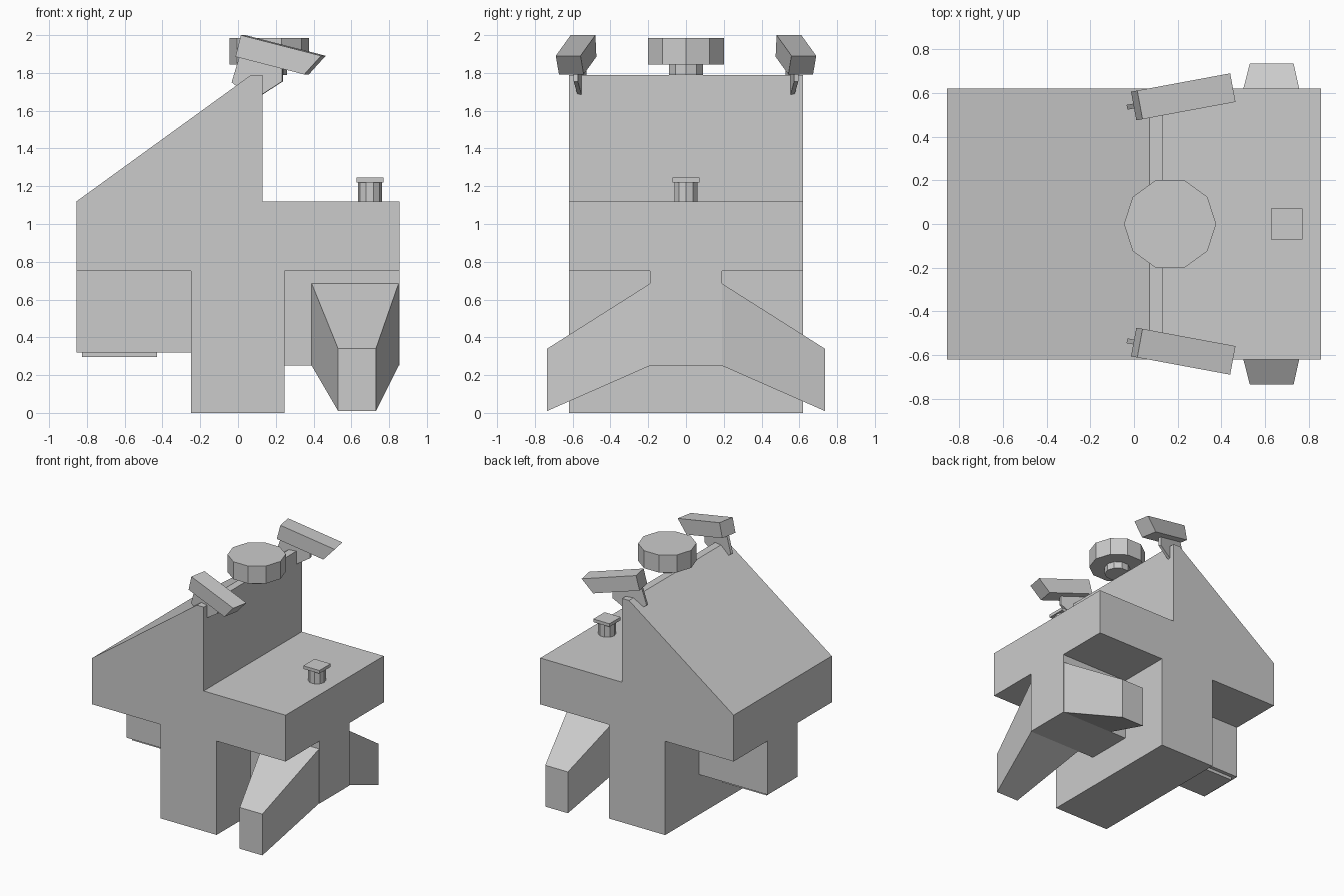
import bpy, bmesh
from math import radians
from mathutils import Matrix, Vector

if "Cube" in bpy.data.objects:
    bpy.data.objects.remove(bpy.data.objects["Cube"])


def loft(name, ring_a, ring_b, matrix=None):
    """Closed solid joining two matching rings of points."""
    bm = bmesh.new()
    a = [bm.verts.new(p) for p in ring_a]
    b = [bm.verts.new(p) for p in ring_b]
    n = len(a)
    bm.faces.new(a)
    bm.faces.new(b[::-1])
    for i in range(n):
        j = (i + 1) % n
        bm.faces.new((a[j], a[i], b[i], b[j]))
    if matrix:
        bm.transform(matrix)
    bmesh.ops.recalc_face_normals(bm, faces=bm.faces)
    mesh = bpy.data.meshes.new(name)
    bm.to_mesh(mesh)
    bm.free()
    obj = bpy.data.objects.new(name, mesh)
    bpy.context.collection.objects.link(obj)
    return obj


def prism(name, profile, half_y, matrix=None):
    """Extrude an x-z profile symmetrically along y."""
    return loft(name, [(x, -half_y, z) for x, z in profile],
                [(x, half_y, z) for x, z in profile], matrix)


def box(name, x0, x1, half_y, z0, z1):
    return prism(name, [(x0, z0), (x1, z0), (x1, z1), (x0, z1)], half_y)


def drum(name, x, radius, z0, z1, sides=10):
    bpy.ops.mesh.primitive_cylinder_add(vertices=sides, radius=radius, depth=z1 - z0,
                                        location=(x, 0, (z0 + z1) / 2),
                                        rotation=(0, 0, radians(90)))
    bpy.context.object.name = name


def mirror_y(obj):
    mod = obj.modifiers.new("mirror", 'MIRROR')
    mod.use_axis = (False, True, False)


# main hull with sloped back and central leg
prism("hull", [(-0.855, 0.75), (-0.25, 0.75), (-0.25, 0), (0.245, 0), (0.245, 0.75),
               (0.855, 0.75), (0.855, 1.12), (0.13, 1.12), (0.13, 1.79),
               (0.07, 1.79), (-0.855, 1.12)], 0.62)

# underslung blocks
box("left_block", -0.855, -0.25, 0.19, 0.32, 0.75)
box("left_block_plate", -0.825, -0.43, 0.16, 0.295, 0.32)
box("right_block", 0.245, 0.855, 0.19, 0.25, 0.75)

# tapered, drooping fins on both sides of the right block
fin = loft("fins",
           [(x, 0.19, z) for x, z in ((0.39, 0.25), (0.85, 0.25), (0.85, 0.685), (0.39, 0.685))],
           [(x, 0.735, z) for x, z in ((0.53, 0.01), (0.73, 0.01), (0.73, 0.34), (0.53, 0.34))])
mirror_y(fin)

# deck knob
drum("knob_post", 0.698, 0.064, 1.12, 1.22)
box("knob_cap", 0.627, 0.77, 0.071, 1.22, 1.245)

# roof turret
drum("turret_neck", 0.165, 0.095, 1.79, 1.845)
drum("turret_drum", 0.165, 0.211, 1.845, 1.985)

# angled roof pods and their thin brackets
place = Matrix.Translation(Vector((0.027, 0.545, 2.0))) @ Matrix.Rotation(radians(10.5), 4, 'Z')
tilt = Matrix.Rotation(radians(14.2), 4, 'Y')
pod = prism("roof_pods", [(0, 0), (0.446, 0), (0.382, -0.118), (0, -0.118)],
            0.0665, place @ tilt)
mirror_y(pod)
bracket = prism("pod_brackets", [(-0.02, -0.12), (-0.06, -0.25), (0.06, -0.34), (0.11, -0.31),
                                 (0.212, -0.245), (0.212, -0.15)], 0.011, place)
mirror_y(bracket)
